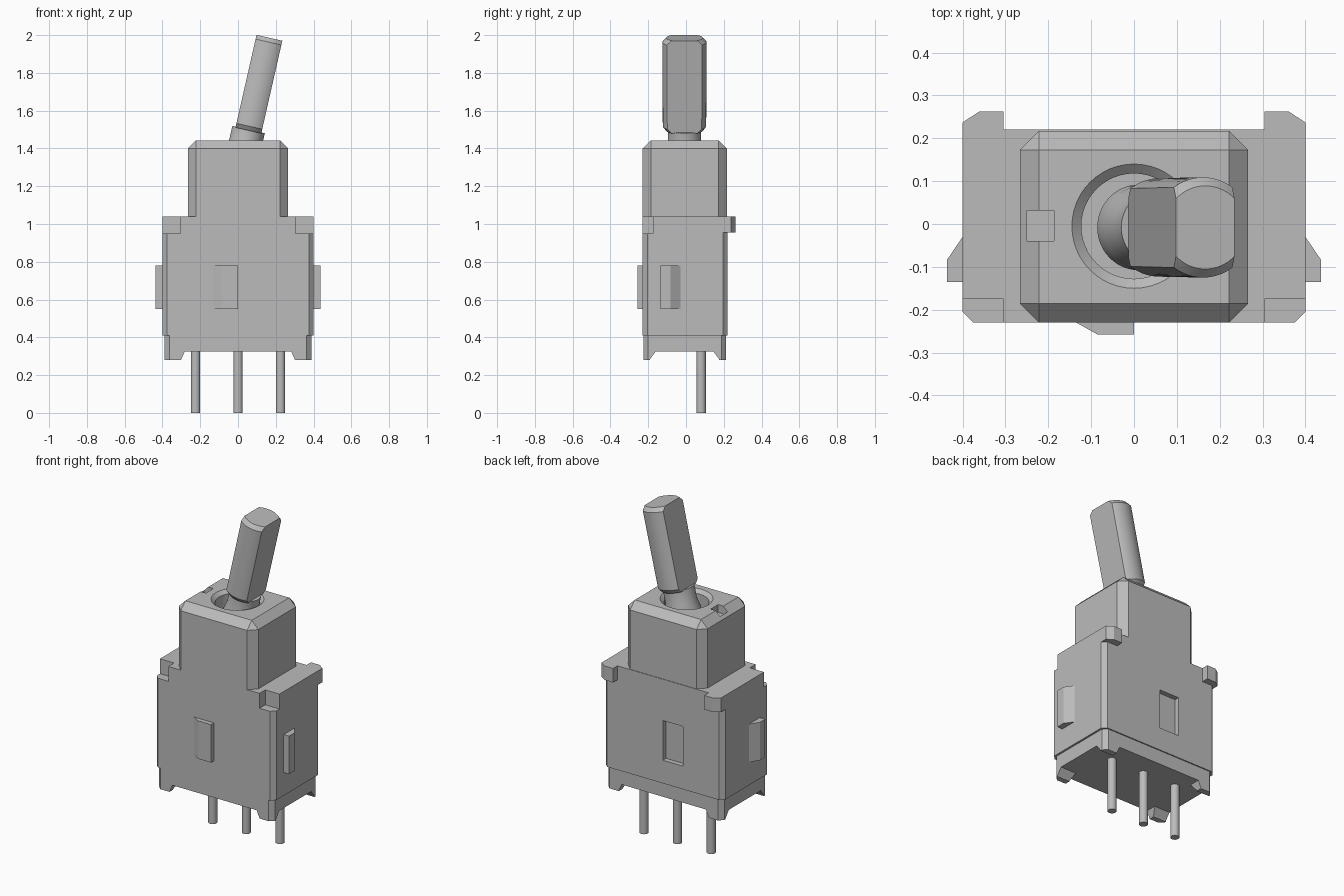
import bpy, bmesh, math
from mathutils import Matrix, Vector

if "Cube" in bpy.data.objects:
    bpy.data.objects.remove(bpy.data.objects["Cube"])

grey = bpy.data.materials.new("switch grey")
grey.use_nodes = True
COLOUR = (0.5, 0.5, 0.5, 1)
grey.diffuse_color = COLOUR
grey.node_tree.nodes["Principled BSDF"].inputs["Base Color"].default_value = COLOUR


def finish(name, bm):
    bmesh.ops.recalc_face_normals(bm, faces=bm.faces)
    mesh = bpy.data.meshes.new(name)
    bm.to_mesh(mesh)
    bm.free()
    mesh.materials.append(grey)
    ob = bpy.data.objects.new(name, mesh)
    bpy.context.collection.objects.link(ob)
    return ob


def prism(name, pts, lo, hi, axis="z"):
    """Extrude a 2D outline along an axis."""
    place = {"z": lambda a, b, t: (a, b, t),
             "y": lambda a, b, t: (a, t, b),
             "x": lambda a, b, t: (t, a, b)}[axis]
    bm = bmesh.new()
    face = bm.faces.new([bm.verts.new(place(a, b, lo)) for a, b in pts])
    new = bmesh.ops.extrude_face_region(bm, geom=[face])["geom"]
    bmesh.ops.translate(bm, vec=place(0, 0, hi - lo),
                        verts=[v for v in new if isinstance(v, bmesh.types.BMVert)])
    return finish(name, bm)


def box(name, x, y, z):
    return prism(name, [(x[0], y[0]), (x[1], y[0]), (x[1], y[1]), (x[0], y[1])], *z)


def chamfered(w, y0, y1, c):
    """Rectangle outline with cut corners."""
    return [(-w + c, y0), (w - c, y0), (w, y0 + c), (w, y1 - c),
            (w - c, y1), (-w + c, y1), (-w, y1 - c), (-w, y0 + c)]


def lathe(name, profile, matrix=Matrix(), steps=48):
    """Revolve a closed (radius, height) profile that starts and ends on the axis."""
    bm = bmesh.new()
    verts = [bm.verts.new((r, 0, z)) for r, z in profile]
    edges = [bm.edges.new(p) for p in zip(verts, verts[1:])]
    bmesh.ops.spin(bm, geom=verts + edges, cent=(0, 0, 0), axis=(0, 0, 1),
                   angle=math.tau, steps=steps, use_duplicate=False)
    bmesh.ops.remove_doubles(bm, verts=bm.verts, dist=0.0001)
    bm.transform(matrix)
    return finish(name, bm)


def boolean(ob, other, operation="DIFFERENCE"):
    mod = ob.modifiers.new("cut", "BOOLEAN")
    mod.operation, mod.object, mod.solver = operation, other, "EXACT"
    bpy.context.view_layer.objects.active = ob
    bpy.ops.object.modifier_apply(modifier=mod.name)
    bpy.data.objects.remove(other)


def smooth(ob):
    bpy.ops.object.select_all(action="DESELECT")
    ob.select_set(True)
    bpy.context.view_layer.objects.active = ob
    bpy.ops.object.shade_smooth_by_angle(angle=math.radians(25))


FRONT, BACK, MID = -0.23, 0.22, -0.005

# Main housing, with stacking notches in front and a latch window in the back
body = prism("housing", chamfered(0.4, FRONT, BACK, 0.025), 0.41, 1.04)
for s in (-1, 1):
    xs = sorted((s * 0.305, s * 0.5))
    boolean(body, box("notch", xs, (-0.3, -0.175), (0.95, 1.1)))
boolean(body, box("window", (-0.135, 0), (BACK - 0.03, 0.3), (0.55, 0.79)))

# Stacking tabs on the back and latch bumps on the sides
for s, side in ((1, "left"), (-1, "right")):
    prism(side + "_stacking_tab",
          [(s * 0.305, 0.17), (s * 0.4, 0.17), (s * 0.4, 0.237),
           (s * 0.362, 0.262), (s * 0.305, 0.262)], 0.955, 1.04)
    prism(side + "_latch",
          [(s * 0.39, -0.135), (s * 0.436, -0.135), (s * 0.436, -0.083),
           (s * 0.4, -0.03), (s * 0.39, -0.03)], 0.55, 0.78)
prism("front_latch", [(-0.135, FRONT), (-0.085, -0.258), (0, -0.258), (0, -0.22),
                      (-0.135, -0.22)], 0.55, 0.78)

# Base with four corner feet left by two crossing channels
base = prism("base", chamfered(0.388, -0.225, 0.213, 0.025), 0.28, 0.41)
for axis, a, b, slope in (("y", -0.3, 0.3, 0.018), ("x", -0.19, 0.175, 0.03)):
    outline = [(a - 0.006, 0.26), (b + 0.006, 0.26), (b, 0.285),
               (b - slope, 0.325), (a + slope, 0.325), (a, 0.285)]
    boolean(base, prism("channel", outline, -0.6, 0.6, axis))

# Upper housing with bevelled edges, round opening and marker slot
neck = box("upper_housing", (-0.266, 0.266), (FRONT, 0.217), (1.03, 1.443))
bm = bmesh.new()
bm.from_mesh(neck.data)
edges = [e for e in bm.edges if max(v.co.z for v in e.verts) > 1.4]
bmesh.ops.bevel(bm, geom=edges, offset=0.044, segments=1, affect="EDGES")
bm.to_mesh(neck.data)
bm.free()
boolean(neck, lathe("opening", [(0, 1.28), (0.123, 1.28), (0.123, 1.423), (0.145, 1.443),
                                (0.145, 1.5), (0, 1.5)], Matrix.Translation((0, MID, 0))))
boolean(neck, box("slot", (-0.25, -0.187), (-0.04, 0.032), (1.395, 1.5)))
smooth(neck)

# Tilted lever: flared shaft and a round grip with two flattened sides
tilt = (Matrix.Translation((0.056, MID - 0.003, 1.5))
        @ Matrix.Rotation(math.radians(12.8), 4, "Y"))
shaft = lathe("lever_shaft", [(0, -0.22), (0.1, -0.2), (0.1, -0.13), (0.088, -0.08),
                              (0.088, 0.0), (0, 0.0)], tilt)
smooth(shaft)
grip = lathe("lever_grip", [(0, -0.005), (0.098, -0.005), (0.115, 0.018), (0.117, 0.475),
                            (0.097, 0.498), (0, 0.498)], steps=64)
boolean(grip, box("flats", (-0.07, 0.07), (-0.3, 0.3), (-0.1, 0.6)), "INTERSECT")
grip.data.transform(tilt)
smooth(grip)

# Contact pins
for x, side in ((-0.225, "right"), (0, "middle"), (0.225, "left")):
    smooth(lathe(side + "_pin", [(0, 0), (0.025, 0), (0.025, 0.34), (0, 0.34)],
                 Matrix.Translation((x, 0.08, 0)), 24))
